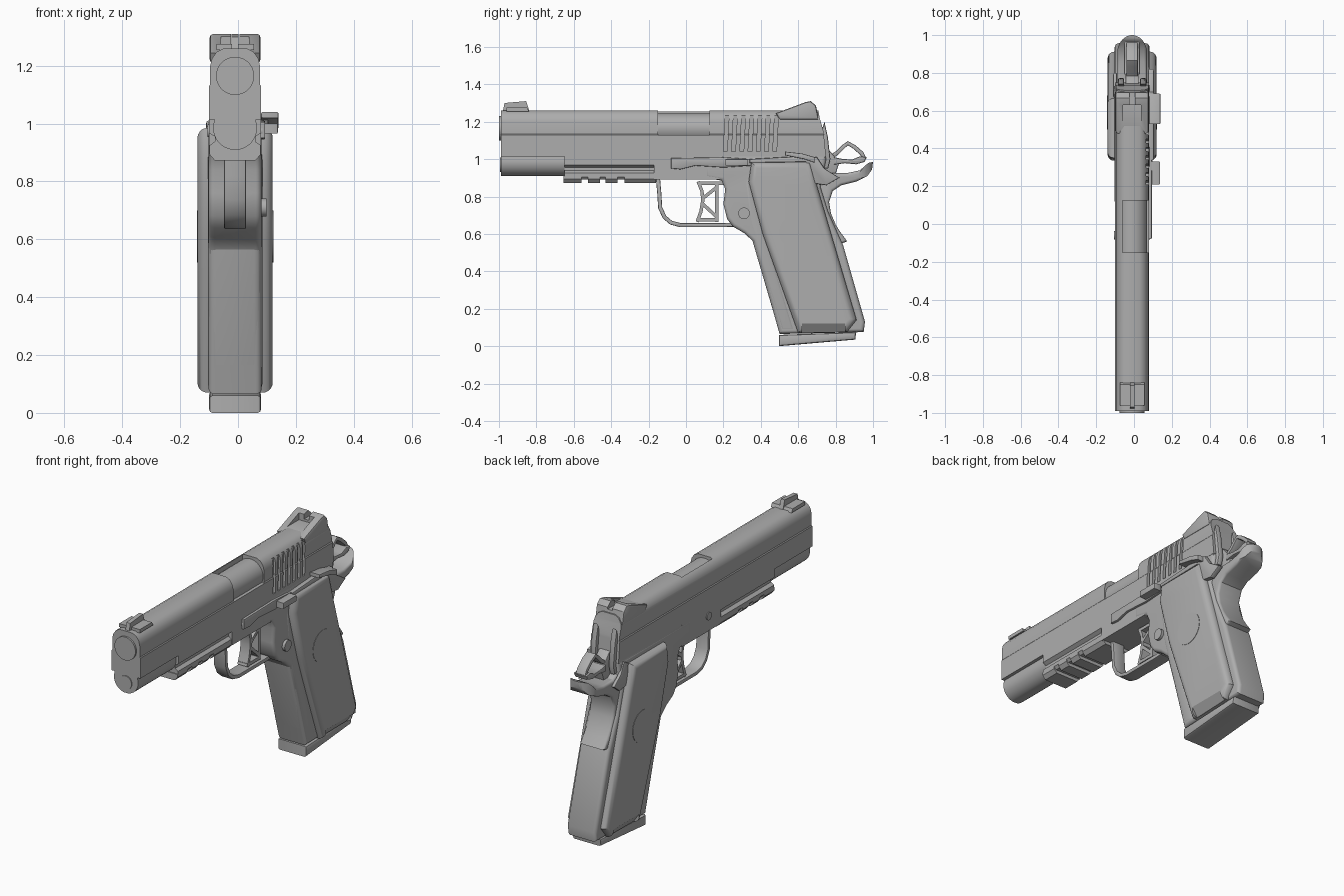
import bpy, bmesh, math
from mathutils import Vector

if "Cube" in bpy.data.objects:
    bpy.data.objects.remove(bpy.data.objects["Cube"])

gray = bpy.data.materials.new("metal_gray")
gray.diffuse_color = (0.42, 0.42, 0.42, 1)
gray.use_nodes = True
gray.node_tree.nodes["Principled BSDF"].inputs["Base Color"].default_value = gray.diffuse_color


def finish(name, bm):
    bmesh.ops.recalc_face_normals(bm, faces=bm.faces)
    me = bpy.data.meshes.new(name)
    bm.to_mesh(me)
    bm.free()
    me.materials.append(gray)
    ob = bpy.data.objects.new(name, me)
    bpy.context.collection.objects.link(ob)
    return ob


def prism(name, pts, a, b, axis='x', bevel=0, segs=4):
    """Extrude a 2D outline from a to b along an axis, with optional rounded rims."""
    place = {'x': lambda p, t: (t, p[0], p[1]),
             'y': lambda p, t: (p[0], t, p[1]),
             'z': lambda p, t: (p[0], p[1], t)}[axis]
    bm = bmesh.new()
    lo = [bm.verts.new(place(p, a)) for p in pts]
    hi = [bm.verts.new(place(p, b)) for p in pts]
    n = len(pts)
    caps = [bm.faces.new(lo), bm.faces.new(hi[::-1])]
    for i in range(n):
        j = (i + 1) % n
        bm.faces.new((lo[i], hi[i], hi[j], lo[j]))
    bmesh.ops.recalc_face_normals(bm, faces=bm.faces)
    if bevel:
        rim = list({e for f in caps for e in f.edges})
        bmesh.ops.bevel(bm, geom=rim, offset=bevel, segments=segs, profile=0.5,
                        affect='EDGES', clamp_overlap=True)
    return finish(name, bm)


def box(name, x0, x1, y0, y1, z0, z1):
    return prism(name, [(y0, z0), (y1, z0), (y1, z1), (y0, z1)], x0, x1)


def disc(name, u, v, r, a, b, axis, n=32):
    pts = [(u + r * math.cos(2 * math.pi * i / n), v + r * math.sin(2 * math.pi * i / n))
           for i in range(n)]
    return prism(name, pts, a, b, axis)


def strip(name, pts, w, half, bevel=0):
    """Bar of thickness w following an open path in the y-z plane."""
    P = [Vector(p) for p in pts]
    left, right = [], []
    for i, p in enumerate(P):
        d = (P[min(i + 1, len(P) - 1)] - P[max(i - 1, 0)]).normalized()
        nrm = Vector((-d.y, d.x)) * w / 2
        left.append(p + nrm)
        right.append(p - nrm)
    return prism(name, left + right[::-1], -half, half, 'x', bevel, 2)


def boolean(ob, cutter, op='DIFFERENCE'):
    m = ob.modifiers.new("cut", 'BOOLEAN')
    m.object, m.operation, m.solver = cutter, op, 'EXACT'
    bpy.context.view_layer.objects.active = ob
    bpy.ops.object.modifier_apply(modifier=m.name)
    bpy.data.objects.remove(cutter, do_unlink=True)


def mirrored(half):
    """Complete a symmetric cross-section given its right half."""
    return half + [(-x, z) for x, z in reversed(half)]


# Slide with slanted rear, side step, ejection port and rear grooves
slide = prism("slide", mirrored([(.09, 1.015), (.09, 1.13), (.086, 1.135), (.086, 1.2), (.08, 1.225),
                                 (.064, 1.248), (.04, 1.26)]), -.99, .76, 'y')
boolean(slide, prism("rear_cutter", [(.70, 1.3), (.715, 1.22), (.735, 1.15), (.752, .98),
                                     (.9, .98), (.9, 1.3)], -.2, .2))
boolean(slide, box("port_cutter", -.05, .2, -.15, .125, 1.13, 1.3))
for i in range(7):
    y = .2 + i * .044
    boolean(slide, prism("groove_cutter", [(y, 1.04), (y + .02, 1.04), (y + .03, 1.235), (y + .01, 1.235)],
                         .074, .2))
disc("barrel", 0, 1.165, .08, -.2, .15, 'y', 40)
disc("muzzle", 0, 1.165, .066, -1, -.9, 'y')

# Rounded lower nose under the muzzle, flaring into the slide
arc = [(.076 * math.cos(math.radians(a)), .985 + .076 * math.sin(math.radians(a)))
       for a in range(20, -91, -10)]
prism("slide_nose", mirrored([(.09, 1.07), (.078, 1.06), (.071, 1.04)] + arc[:-1]), -.99, -.64, 'y')
disc("spring_plug", 0, .97, .038, -.995, -.95, 'y')

# Sights
prism("front_sight_base", [(-.96, 1.255), (-.96, 1.275), (-.85, 1.275), (-.84, 1.255)], -.065, .065)
prism("front_sight", [(-.98, 1.25), (-.97, 1.3), (-.855, 1.31), (-.835, 1.25)], -.012, .012)
rear = prism("rear_sight", [(.48, 1.245), (.64, 1.305), (.668, 1.31), (.695, 1.285), (.71, 1.21), (.5, 1.21)],
             -.088, .088, 'x', .012, 2)
boolean(rear, box("notch_cutter", -.015, .015, .4, .8, 1.275, 1.4))
boolean(rear, box("channel_cutter", -.048, .048, .5, .63, 1.262, 1.4))

# Accessory rail with cross slots
prism("rail", mirrored([(.09, 1.02), (.09, .968), (.07, .955), (.07, .938), (.088, .925), (.088, .905),
                        (.075, .89)]), -.65, -.15, 'y')
for i, (y0, y1) in enumerate([(-.655, -.56), (-.525, -.46), (-.43, -.365), (-.33, -.16)]):
    prism(f"rail_tooth_{i}", mirrored([(.088, .91), (.088, .893), (.07, .872)]), y0, y1, 'y')

# Frame and grip core
prism("frame", [(-.17, 1.02), (-.17, .89), (.18, .89), (.18, 1.02)], -.09, .09)
prism("grip_frame", [(.1, 1.015), (.1, .9), (.19, .885), (.21, .84), (.2, .76), (.22, .68), (.25, .64),
                     (.31, .605), (.36, .56), (.39, .46), (.5, .065), (.95, .075), (.957, .13),
                     (.84, .54), (.76, .72), (.72, .85), (.75, 1.0), (.745, 1.02)],
      -.092, .092, 'x', .05, 5)
prism("rear_frame", [(.15, 1.02), (.15, .9), (.3, .88), (.66, .88), (.72, .95), (.748, 1.02)],
      -.09, .09, 'x', .008, 2)
prism("magazine_base", [(.497, .06), (.497, 0), (.905, .035), (.91, .075)], -.09, .09, 'x', .012, 2)
prism("front_strap_edge", [(.345, .95), (.36, .86), (.6, .07), (.5, .07), (.33, .65), (.3, .88)],
      -.094, .094, 'x', .03, 3)

# Grip panels, with a chamfered foot and a round inlay on each side
outline = [(.35, .985), (.335, .88), (.41, .6), (.6, .07), (.86, .075), (.912, .14), (.80, .52),
           (.70, .86), (.665, .985)]
for s, side in ((1, "right"), (-1, "left")):
    panel = prism(f"grip_panel_{side}", outline, s * .05, s * .13, 'x', .034, 5)
    boolean(panel, prism("foot_cutter", [(s * .14, .135), (s * .088, .06), (s * .2, .06), (s * .2, .135)],
                         .62, .85, 'y'))
    disc(f"inlay_{side}", .59, .61, .09, s * .12, s * .132, 'x')
    # Screw-like pins through the frame
    disc(f"frame_pin_{side}", -.06, .975, .022, s * .08, s * .095, 'x', 20)

# Grip safety with swept tail, rounded in plan
tail = prism("grip_safety", [(.67, 1.0), (.71, .965), (.77, .925), (.86, .925), (.93, .94), (.975, .98),
                             (1.0, .985), (.995, .945), (.97, .91), (.91, .88), (.83, .86), (.785, .83),
                             (.765, .77), (.775, .71), (.80, .65), (.825, .61), (.862, .56), (.82, .545),
                             (.72, .7), (.65, .88)], -.078, .078, 'x', .022, 4)
plan = [(.08 * math.cos(math.radians(a)), .9 + .1 * math.sin(math.radians(a))) for a in range(0, 181, 12)]
boolean(tail, prism("plan_cutter", plan + [(-.08, .5), (.08, .5)], .4, 1.1, 'z'), 'INTERSECT')

# Hammer: solid base, arched bar and crescent spur
prism("hammer_base", [(.72, 1.08), (.755, 1.06), (.79, 1.02), (.82, .98), (.80, .92), (.70, .92)],
      -.035, .035, 'x', .008, 2)
strip("hammer_arch", [(.775, 1.01), (.81, 1.035), (.84, 1.065), (.865, 1.085), (.9, 1.065), (.94, 1.03),
                      (.955, 1.0)], .022, .03, .005)
prism("hammer_spur", [(.79, 1.01), (.84, 1.0), (.89, .998), (.93, 1.015), (.965, 1.01), (.955, .985),
                      (.91, .972), (.85, .978), (.79, .97)], -.042, .042, 'x', .008, 2)
for s, side in ((1, "right"), (-1, "left")):
    prism(f"hammer_cheek_{side}", [(.68, 1.0), (.74, 1.2), (.758, 1.12), (.772, 1.0), (.76, .95), (.70, .95)],
          s * .042, s * .075, 'x', .008, 2)

# Trigger guard loop and skeleton trigger
strip("trigger_guard", [(-.15, .9), (-.143, .82), (-.138, .74), (-.115, .69), (-.08, .66), (-.03, .647),
                        (.1, .647), (.2, .647), (.27, .65)], .022, .038, .005)
for name, path in {
    "trigger_face": [(.065, .88), (.085, .83), (.09, .78), (.08, .72), (.06, .665)],
    "trigger_back": [(.165, .88), (.165, .665)],
    "trigger_foot": [(.055, .675), (.17, .675)],
    "trigger_top": [(.07, .87), (.21, .87)],
    "trigger_brace_upper": [(.09, .79), (.165, .85)],
    "trigger_brace_lower": [(.09, .76), (.165, .69)],
}.items():
    strip(name, path, .018, .03)

# Right-side controls: slide stop, thumb safety and magazine release
prism("slide_stop", [(-.08, 1.005), (-.08, .95), (-.03, .945), (.05, .965), (.2, .955), (.35, .965),
                     (.35, 1.0), (.2, 1.01)], .08, .104, 'x', .005, 2)
prism("slide_stop_pad", [(.21, .965), (.33, .965), (.33, 1.0), (.21, 1.0)], .1, .148, 'x', .005, 2)
prism("thumb_safety", [(.34, 1.0), (.34, .98), (.64, .985), (.68, .87), (.75, .86), (.82, .9),
                       (.74, .95), (.70, 1.01), (.6, 1.015)], .085, .115, 'x', .006, 2)
prism("thumb_safety_pad", [(.53, 1.04), (.53, 1.02), (.63, 1.0), (.69, .98), (.69, 1.01), (.62, 1.03)],
      .09, .15, 'x', .005, 2)
prism("safety_plate_left", [(.67, .99), (.68, .87), (.75, .86), (.8, .9), (.74, .95), (.71, 1.01)],
      -.1, -.08, 'x', .006, 2)
disc("magazine_release", .31, .71, .031, .07, .108, 'x', 24)

# Smooth shading with sharp edges kept, and centre the width
for ob in bpy.context.scene.objects:
    ob.location.x -= .01
    ob.select_set(True)
bpy.context.view_layer.objects.active = slide
bpy.ops.object.shade_smooth_by_angle(angle=math.radians(32))
